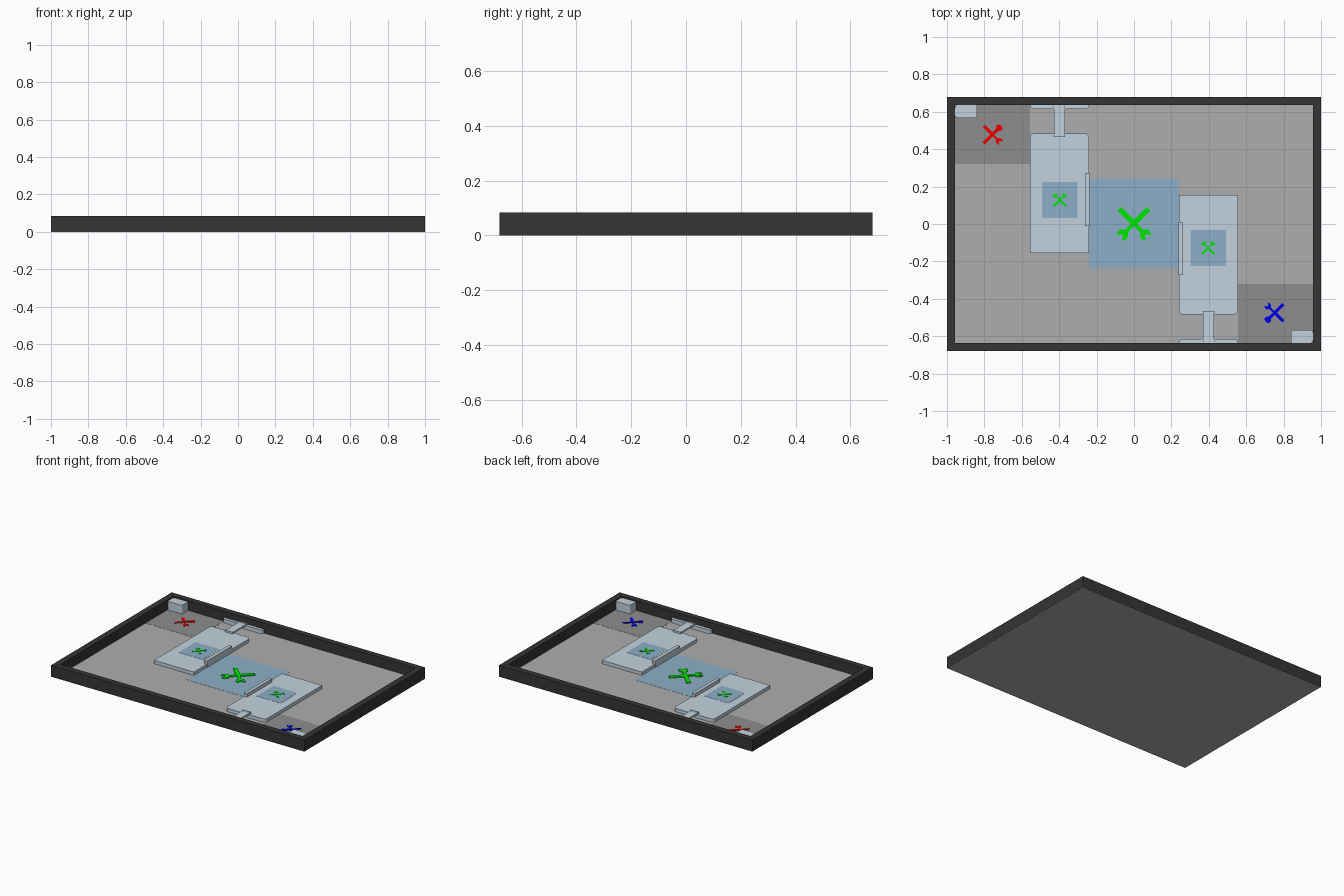
import bpy, bmesh
from math import cos, sin, pi, radians

if "Cube" in bpy.data.objects:
    bpy.data.objects.remove(bpy.data.objects["Cube"])


def material(name, r, g, b):
    m = bpy.data.materials.new(name)
    m.diffuse_color = (r, g, b, 1)
    m.use_nodes = True
    m.node_tree.nodes["Principled BSDF"].inputs["Base Color"].default_value = m.diffuse_color
    return m


DARK = material("dark_wall", 0.035, 0.035, 0.035)
FLOOR = material("floor_grey", 0.42, 0.42, 0.42)
ZONE = material("zone_grey", 0.27, 0.27, 0.27)
PALE = material("pale_blue", 0.54, 0.65, 0.73)
BLUE = material("mat_blue", 0.27, 0.43, 0.58)
RED_T = material("red", 0.85, 0.0, 0.0)
GREEN_T = material("green", 0.0, 0.8, 0.0)
BLUE_T = material("blue", 0.0, 0.0, 0.8)

FZ = 0.012   # floor top
PZ = 0.036   # platform top
WZ = 0.083   # wall top


def rect(x0, x1, y0, y1, radii=(0, 0, 0, 0)):
    """Counter-clockwise rectangle, one radius per corner from lower left."""
    pts = []
    corners = [(x0, y0, 1, 1), (x1, y0, -1, 1), (x1, y1, -1, -1), (x0, y1, 1, -1)]
    for i, ((x, y, sx, sy), r) in enumerate(zip(corners, radii)):
        if r == 0:
            pts.append((x, y))
            continue
        for k in range(6):
            a = pi + i * pi / 2 + k * pi / 10
            pts.append((x + sx * r + r * cos(a), y + sy * r + r * sin(a)))
    return pts


def prisms(name, outlines, z0, z1, mat):
    """Extrude one or more outlines into a single object."""
    bm = bmesh.new()
    for pts in outlines:
        low = [bm.verts.new((x, y, z0)) for x, y in pts]
        top = [bm.verts.new((x, y, z1)) for x, y in pts]
        bm.faces.new(low[::-1])
        bm.faces.new(top)
        n = len(pts)
        for i in range(n):
            j = (i + 1) % n
            bm.faces.new((low[i], low[j], top[j], top[i]))
    me = bpy.data.meshes.new(name)
    bm.to_mesh(me)
    bm.free()
    me.materials.append(mat)
    ob = bpy.data.objects.new(name, me)
    bpy.context.collection.objects.link(ob)
    return ob


def pair(name, outline, z0, z1, mat):
    """The part and its half-turn copy on the other side of the field."""
    prisms(name + "_left", [outline], z0, z1, mat)
    prisms(name + "_right", [[(-x, -y) for x, y in outline]], z0, z1, mat)


def place(pts, cx, cy, angle, size):
    c, s = cos(radians(angle)) * size, sin(radians(angle)) * size
    return [(cx + c * x - s * y, cy + s * x + c * y) for x, y in pts]


# tool outlines, about one unit half length, pointing along +x
SPANNER = [(-1, 0.13), (-1, -0.13), (-0.1, -0.13), (-0.1, -0.09), (0.52, -0.09),
           (0.64, -0.25), (0.88, -0.27), (1, -0.16), (0.8, -0.08), (0.8, 0.08),
           (1, 0.16), (0.88, 0.27), (0.64, 0.25), (0.52, 0.09), (-0.1, 0.09), (-0.1, 0.13)]
DRIVER = [(-1, 0.14), (-1, -0.14), (-0.2, -0.14), (-0.12, -0.05), (0.9, -0.05),
          (1, 0), (0.9, 0.05), (-0.12, 0.05), (-0.2, 0.14)]


def crossed(name, x, y, z, size, tools, mat, thick=0.003):
    for i, (pts, angle) in enumerate(tools):
        prisms(f"{name}_{i + 1}", [place(pts, x, y, angle, size)],
               z, z + thick + i * 0.0006, mat)


# base and floor
prisms("underside_sheet", [rect(-1, 1, -0.68, 0.68)], 0, 0.001, FLOOR)
prisms("floor", [rect(-0.957, 0.957, -0.638, 0.638)], 0.001, FZ, FLOOR)

# perimeter walls
for s, side in ((-1, "a"), (1, "b")):
    y0, y1 = sorted((s * 0.637, s * 0.68))
    x0, x1 = sorted((s * 0.956, s * 1.0))
    prisms("long_wall_" + side, [rect(-1, 1, y0, y1)], 0.001, WZ, DARK)
    prisms("short_wall_" + side, [rect(x0, x1, -0.637, 0.637)], 0.001, WZ, DARK)

# floor zones
prisms("centre_zone", [rect(-0.24, 0.24, -0.237, 0.24)], FZ, FZ + 0.001, BLUE)
pair("corner_zone", rect(-0.956, -0.556, 0.32, 0.637), FZ, FZ + 0.001, ZONE)

# corner blocks
pair("corner_block", rect(-0.956, -0.84, 0.568, 0.637, (0.012, 0.012, 0, 0.015)), FZ, 0.075, PALE)

# platforms with mat, side rail, wall ledge and bridge
pair("platform", rect(-0.556, -0.24, -0.155, 0.485, (0, 0, 0.025, 0.025)), FZ, PZ, PALE)
pair("platform_mat", rect(-0.493, -0.302, 0.033, 0.225), PZ, PZ + 0.001, BLUE)
pair("side_rail", rect(-0.262, -0.238, -0.011, 0.273), FZ, 0.06, PALE)
pair("wall_ledge", rect(-0.556, -0.24, 0.615, 0.637, (0.02, 0.02, 0, 0)), FZ, 0.04, PALE)
pair("bridge", rect(-0.428, -0.37, 0.465, 0.637), PZ, 0.047, PALE)
pair("bridge_lip", rect(-0.43, -0.368, 0.465, 0.475), PZ, 0.049, PALE)
pair("bridge_wall_lip", rect(-0.43, -0.368, 0.622, 0.632), PZ, 0.049, PALE)

# crossed tool markers
down = [(SPANNER, -45), (SPANNER, 225)]
crossed("centre_marker", 0, 0.003, FZ + 0.001, 0.11, down, GREEN_T, 0.006)
for s, side in ((-1, "left"), (1, "right")):
    crossed("platform_marker_" + side, s * 0.397, -s * 0.128, PZ + 0.001, 0.047,
            [(SPANNER, 45), (SPANNER, 135)], GREEN_T, 0.003)
crossed("red_marker", -0.757, 0.478, FZ + 0.001, 0.066, [(SPANNER, 45), (DRIVER, 225),
        (SPANNER, -45), (SPANNER, 135)][0::2] + [(DRIVER, 225)], RED_T)
crossed("blue_marker", 0.752, -0.475, FZ + 0.001, 0.066, [(SPANNER, 225), (SPANNER, 135),
        (DRIVER, 45)], BLUE_T)
